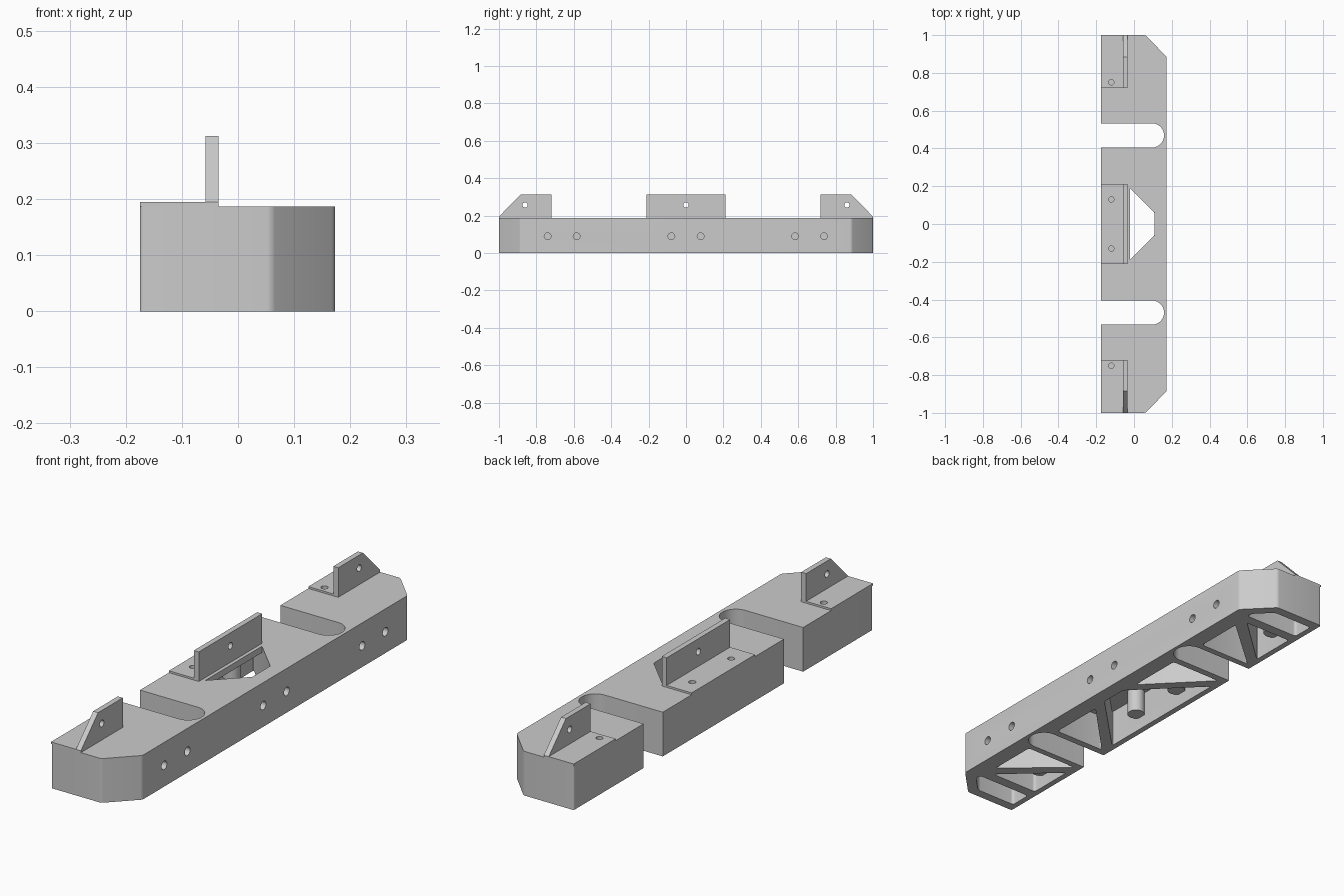
import bpy, bmesh, math
from mathutils import Matrix

if "Cube" in bpy.data.objects:
    bpy.data.objects.remove(bpy.data.objects["Cube"], do_unlink=True)

grey = bpy.data.materials.new("plain_grey")
grey.use_nodes = True
grey.diffuse_color = (0.6, 0.6, 0.6, 1)
grey.node_tree.nodes["Principled BSDF"].inputs["Base Color"].default_value = (0.6, 0.6, 0.6, 1)

LEFT, RIGHT, TOP = -0.175, 0.173, 0.187     # beam extents
PLATE_TOP, FIN_TOP = 0.195, 0.312
FIN = (-0.058, -0.035)                      # fin thickness range in x
ROOF = 0.16                                 # ceiling of the underside pockets


def to_object(name, bm):
    bmesh.ops.recalc_face_normals(bm, faces=bm.faces)
    mesh = bpy.data.meshes.new(name)
    bm.to_mesh(mesh)
    bm.free()
    mesh.materials.append(grey)
    obj = bpy.data.objects.new(name, mesh)
    bpy.context.collection.objects.link(obj)
    return obj


def prism(name, points, z0, z1, rounding=0.0, side=1):
    """Extrude an outline in z; optionally round its upright edges."""
    bm = bmesh.new()
    face = bm.faces.new([bm.verts.new((x, y * side, z0)) for x, y in points])
    up = bmesh.ops.extrude_face_region(bm, geom=[face])["geom"]
    bmesh.ops.translate(bm, vec=(0, 0, z1 - z0),
                        verts=[v for v in up if isinstance(v, bmesh.types.BMVert)])
    if rounding:
        upright = [e for e in bm.edges if abs(e.verts[0].co.z - e.verts[1].co.z) > 1e-4]
        bmesh.ops.bevel(bm, geom=upright, offset=rounding, offset_type='OFFSET',
                        segments=5, profile=0.5, affect='EDGES')
    return to_object(name, bm)


def rod(name, centre, radius, length, axis='Z'):
    bm = bmesh.new()
    turn = Matrix.Rotation(math.pi / 2, 4, 'Y') if axis == 'X' else Matrix()
    bmesh.ops.create_cone(bm, cap_ends=True, segments=24, radius1=radius, radius2=radius,
                          depth=length, matrix=Matrix.Translation(centre) @ turn)
    return to_object(name, bm)


def combine(target, tool, operation='DIFFERENCE'):
    mod = target.modifiers.new("combine", 'BOOLEAN')
    mod.operation, mod.solver, mod.object = operation, 'EXACT', tool
    bpy.context.view_layer.objects.active = target
    bpy.ops.object.modifier_apply(modifier=mod.name)
    bpy.data.objects.remove(tool, do_unlink=True)


def rect(x0, x1, y0, y1):
    return [(x0, y0), (x1, y0), (x1, y1), (x0, y1)]


# Beam with two chamfered corners
beam = prism("beam", [(LEFT, -1), (0.06, -1), (RIGHT, -0.885),
                      (RIGHT, 0.885), (0.06, 1), (LEFT, 1)], 0, TOP, 0.008)

# Round-ended slots open to one long side
for side in (-1, 1):
    arc = [(0.095 + 0.064 * math.cos(a), 0.469 + 0.064 * math.sin(a))
           for a in (math.pi * (i / 20 - 0.5) for i in range(21))]
    combine(beam, prism("slot", [(-0.3, 0.405)] + arc + [(-0.3, 0.533)], -0.1, 0.3, 0, side))

# Rounded pockets underneath, leaving diagonal ribs
pockets = [
    [(0.10, 0.56), (0.10, 0.775), (-0.145, 0.56)],
    [(0.075, 0.82), (-0.15, 0.82), (-0.15, 0.615)],
    [(-0.15, 0.865), (0.11, 0.865), (0.11, 0.89), (0.04, 0.96), (-0.15, 0.96)],
    [(0.10, 0.375), (0.10, 0.13), (-0.14, 0.375)],
]
for side in (-1, 1):
    for outline in pockets:
        combine(beam, prism("pocket", outline, -0.1, ROOF, 0.012, side))
combine(beam, prism("pocket", [(-0.15, -0.32), (0.11, -0.06), (0.11, 0.06), (-0.15, 0.32)],
                    -0.1, ROOF, 0.012))

# Window through the top of the middle pocket
combine(beam, prism("window", [(-0.02, -0.189), (0.109, -0.06), (0.109, 0.06), (-0.02, 0.189)],
                    0.1, 0.3))

# Screw bosses hanging in the pockets, then blind holes from above
bolt_ys = (-0.75, -0.13, 0.13, 0.75)
for y in bolt_ys:
    combine(beam, rod("boss", (-0.12, y, 0.115), 0.036, 0.12), 'UNION')
for y in bolt_ys:
    combine(beam, rod("bolt_hole", (-0.12, y, 0.2), 0.014, 0.2))

# Blind holes in the long outer face
for y in (-0.74, -0.585, -0.078, 0.078, 0.583, 0.738):
    combine(beam, rod("side_hole", (RIGHT, y, 0.09), 0.018, 0.1, 'X'))


# Angle brackets: a thin base plate and an upright drilled fin
def bracket(name, y0, y1, fin_profile, bolts, pin_y):
    plate = prism(name + "_plate", rect(LEFT, FIN[1], y0, y1), TOP, PLATE_TOP)
    for y in bolts:
        combine(plate, rod("bolt_hole", (-0.12, y, 0.19), 0.014, 0.1))
    bm = bmesh.new()
    face = bm.faces.new([bm.verts.new((FIN[0], y, z)) for y, z in fin_profile])
    out = bmesh.ops.extrude_face_region(bm, geom=[face])["geom"]
    bmesh.ops.translate(bm, vec=(FIN[1] - FIN[0], 0, 0),
                        verts=[v for v in out if isinstance(v, bmesh.types.BMVert)])
    fin = to_object(name + "_fin", bm)
    combine(fin, rod("pin_hole", (FIN[0], pin_y, 0.257), 0.014, 0.2, 'X'))


bracket("middle_bracket", -0.212, 0.212,
        [(-0.212, TOP), (0.212, TOP), (0.212, FIN_TOP), (-0.212, FIN_TOP)], (-0.13, 0.13), 0)
for name, s in (("front_bracket", -1), ("back_bracket", 1)):
    bracket(name, min(s * 0.72, s), max(s * 0.72, s),
            [(s * 0.72, TOP), (s, TOP), (s, PLATE_TOP), (s * 0.885, FIN_TOP), (s * 0.72, FIN_TOP)],
            (s * 0.75,), s * 0.86)

# Smooth the curved walls, keep the edges sharp
for obj in bpy.context.scene.objects:
    if obj.type == 'MESH' and grey.name in obj.data.materials:
        bpy.ops.object.select_all(action='DESELECT')
        obj.select_set(True)
        bpy.context.view_layer.objects.active = obj
        bpy.ops.object.shade_smooth_by_angle(angle=math.radians(30))
